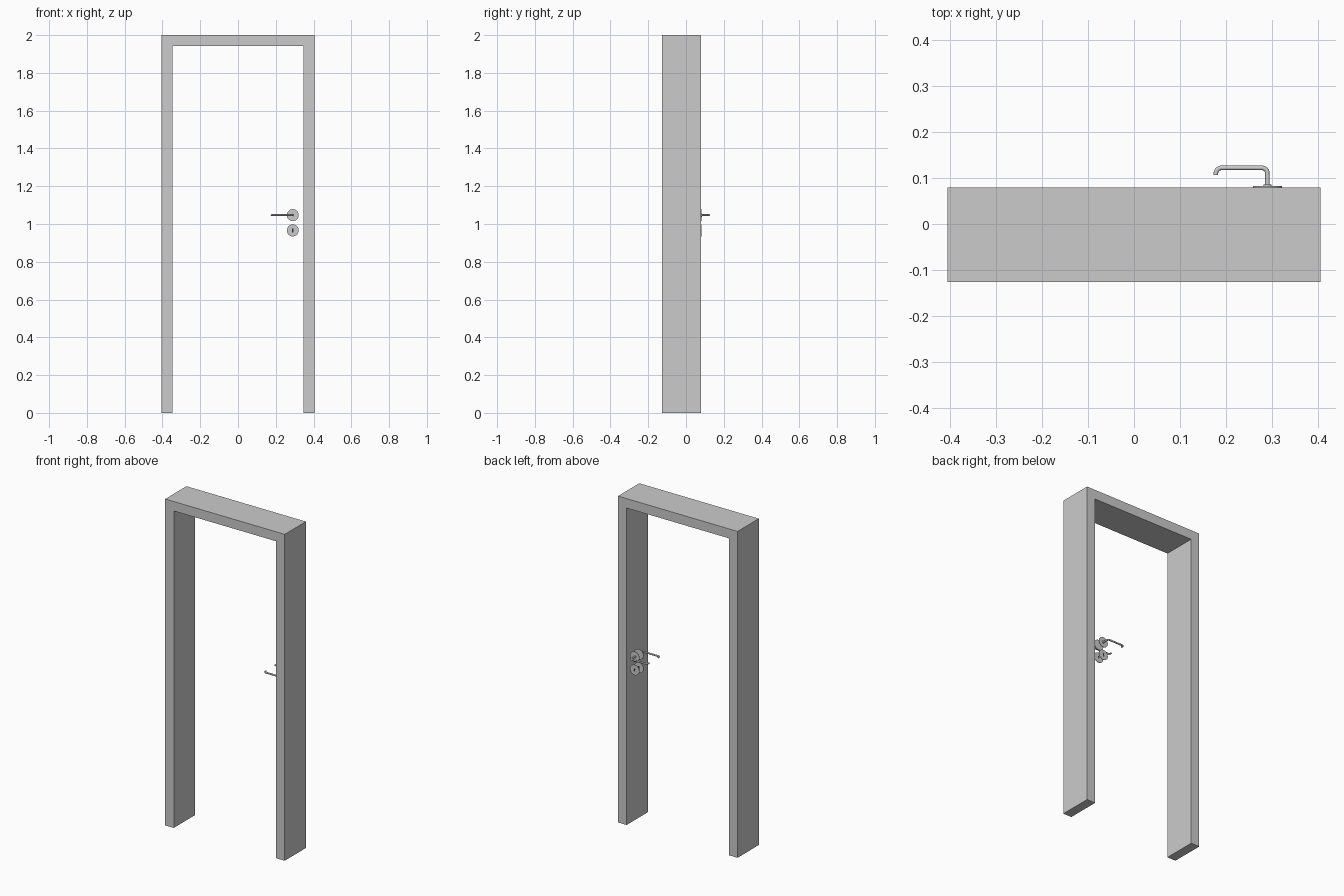
import bpy, bmesh, math
from mathutils import Vector

if "Cube" in bpy.data.objects:
    bpy.data.objects.remove(bpy.data.objects["Cube"])

MID_Y = 0.061          # middle plane of the door leaf
HX, HZ, LZ = 0.29, 1.047, 0.966


def prism(name, outline, y0, y1):
    """Extrude an (x, z) outline along y."""
    bm = bmesh.new()
    face = bm.faces.new([bm.verts.new((x, y0, z)) for x, z in outline])
    ext = bmesh.ops.extrude_face_region(bm, geom=[face])
    moved = [v for v in ext["geom"] if isinstance(v, bmesh.types.BMVert)]
    bmesh.ops.translate(bm, verts=moved, vec=(0, y1 - y0, 0))
    bmesh.ops.recalc_face_normals(bm, faces=bm.faces)
    me = bpy.data.meshes.new(name)
    bm.to_mesh(me)
    bm.free()
    ob = bpy.data.objects.new(name, me)
    bpy.context.collection.objects.link(ob)
    return ob


def smooth(ob):
    bpy.ops.object.select_all(action='DESELECT')
    ob.select_set(True)
    bpy.context.view_layer.objects.active = ob
    bpy.ops.object.shade_smooth_by_angle(angle=math.radians(40))


def disc(name, z, r, y0, y1, n=40):
    pts = [(HX + r * math.cos(2 * math.pi * i / n), z + r * math.sin(2 * math.pi * i / n)) for i in range(n)]
    ob = prism(name, pts, y0, y1)
    smooth(ob)
    return ob


def rounded(points, r, n=6):
    """Round the inner corners of a path."""
    pts = [Vector(p) for p in points]
    out = [pts[0]]
    for a, b, c in zip(pts, pts[1:], pts[2:]):
        u, v = (a - b).normalized(), (c - b).normalized()
        centre = b + (u + v) * r
        for i in range(n + 1):
            t = math.pi / 2 * i / n
            out.append(centre - v * r * math.cos(t) - u * r * math.sin(t))
    return out + [pts[-1]]


def tube(name, path, r):
    cu = bpy.data.curves.new(name, 'CURVE')
    cu.dimensions = '3D'
    cu.bevel_depth, cu.bevel_resolution, cu.use_fill_caps = r, 4, True
    sp = cu.splines.new('POLY')
    sp.points.add(len(path) - 1)
    for p, co in zip(sp.points, path):
        p.co = (*co, 1)
    ob = bpy.data.objects.new(name, cu)
    bpy.context.collection.objects.link(ob)
    bpy.ops.object.select_all(action='DESELECT')
    ob.select_set(True)
    bpy.context.view_layer.objects.active = ob
    bpy.ops.object.convert(target='MESH')
    smooth(bpy.context.object)


# Frame: two jambs and lintel in one piece
prism("door_frame", [(-0.405, 0), (-0.405, 2), (0.405, 2), (0.405, 0),
                     (0.347, 0), (0.347, 1.942), (-0.347, 1.942), (-0.347, 0)], -0.126, 0.079)

# Keyhole outline: round top with a straight slot below
keyhole = [(HX + 0.005 * math.cos(math.radians(a)), LZ + 0.005 + 0.005 * math.sin(math.radians(a)))
           for a in range(-50, 231, 20)] + [(HX - 0.003, LZ - 0.01), (HX + 0.003, LZ - 0.01)]
dark = bpy.data.materials.new("keyhole_dark")
dark.diffuse_color = (0.03, 0.03, 0.03, 1)
dark.use_nodes = True
dark.node_tree.nodes["Principled BSDF"].inputs["Base Color"].default_value = dark.diffuse_color

# Matching handle sets on both sides of the leaf
for side, s in (("back", 1), ("front", -1)):
    def y(d):
        return MID_Y + s * d

    disc(side + "_handle_rosette", HZ, 0.0315, y(0.0185), y(0.0215))
    disc(side + "_handle_collar", HZ, 0.009, y(0.0215), y(0.025), 24)
    path = [(HX, y(0.0215), HZ), (HX, y(0.061), HZ), (0.178, y(0.061), HZ), (0.178, y(0.045), HZ)]
    tube(side + "_lever", rounded(path, 0.012), 0.005)

    # Lock rosette with keyhole opening
    plate = disc(side + "_lock_rosette", LZ, 0.0315, y(0.0185), y(0.0215))
    cutter = prism(side + "_keyhole_cutter", keyhole, y(0.01), y(0.03))
    cutter.hide_render = True
    cutter.hide_set(True)
    cut = plate.modifiers.new("keyhole", 'BOOLEAN')
    cut.operation, cut.solver, cut.object = 'DIFFERENCE', 'EXACT', cutter
    back = prism(side + "_keyhole_back", keyhole, y(0.0185), y(0.0195))
    back.data.materials.append(dark)
